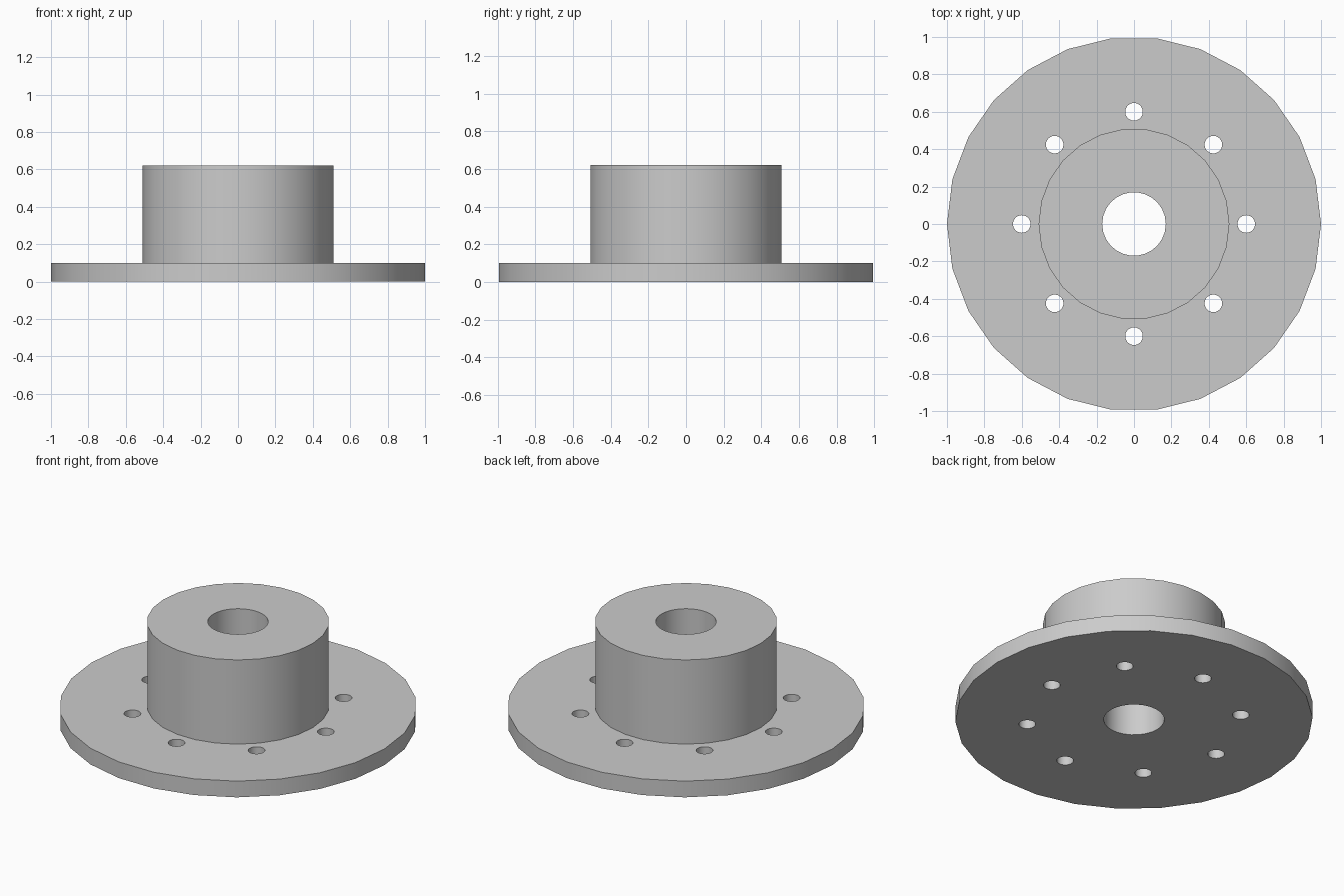
import bpy
import bmesh
from math import cos, sin, tau
from mathutils import Vector

SIDES = 26
FLANGE_R, FLANGE_H = 1.0, 0.10
HUB_R, HUB_H = 0.51, 0.62
BORE_R = 0.17
BOLT_COUNT, BOLT_CIRCLE, BOLT_R = 8, 0.60, 0.047

cube = bpy.data.objects.get("Cube")
if cube:
    bpy.data.objects.remove(cube, do_unlink=True)

steel = bpy.data.materials.new("grey_steel")
steel.use_nodes = True
grey = (0.6, 0.6, 0.6, 1.0)
steel.diffuse_color = grey
steel.node_tree.nodes["Principled BSDF"].inputs["Base Color"].default_value = grey


def add_object(name, bm):
    """Turn a bmesh into a linked object in the steel material."""
    bmesh.ops.recalc_face_normals(bm, faces=bm.faces)
    mesh = bpy.data.meshes.new(name)
    bm.to_mesh(mesh)
    bm.free()
    mesh.materials.append(steel)
    obj = bpy.data.objects.new(name, mesh)
    bpy.context.collection.objects.link(obj)
    return obj


# Flange, hub and bore: one closed profile turned about z
profile = [(BORE_R, 0), (FLANGE_R, 0), (FLANGE_R, FLANGE_H),
           (HUB_R, FLANGE_H), (HUB_R, HUB_H), (BORE_R, HUB_H)]
bm = bmesh.new()
verts = [bm.verts.new((r, 0, z)) for r, z in profile]
edges = [bm.edges.new((v, verts[i - 1])) for i, v in enumerate(verts)]
bmesh.ops.spin(bm, geom=verts + edges, cent=(0, 0, 0), axis=(0, 0, 1),
               angle=tau, steps=SIDES, use_merge=True)
bmesh.ops.remove_doubles(bm, verts=bm.verts, dist=0.0001)
flanged_hub = add_object("flanged_hub", bm)

# Ring of bolt holes, cut through the flange
bm = bmesh.new()
for i in range(BOLT_COUNT):
    a = tau * i / BOLT_COUNT
    made = bmesh.ops.create_cone(bm, cap_ends=True, segments=SIDES,
                                 radius1=BOLT_R, radius2=BOLT_R, depth=4 * FLANGE_H)
    bmesh.ops.translate(bm, verts=made["verts"],
                        vec=Vector((cos(a), sin(a), 0)) * BOLT_CIRCLE)
cutter = add_object("bolt_hole_cutter", bm)
cutter.hide_render = True

cut = flanged_hub.modifiers.new("bolt_holes", "BOOLEAN")
cut.operation = "DIFFERENCE"
cut.solver = "EXACT"
cut.object = cutter

bpy.ops.object.select_all(action="DESELECT")
flanged_hub.select_set(True)
bpy.context.view_layer.objects.active = flanged_hub
bpy.ops.object.modifier_apply(modifier=cut.name)
bpy.data.objects.remove(cutter, do_unlink=True)

# Smooth round walls, crisp rims
bpy.ops.object.shade_smooth_by_angle(angle=0.6)
